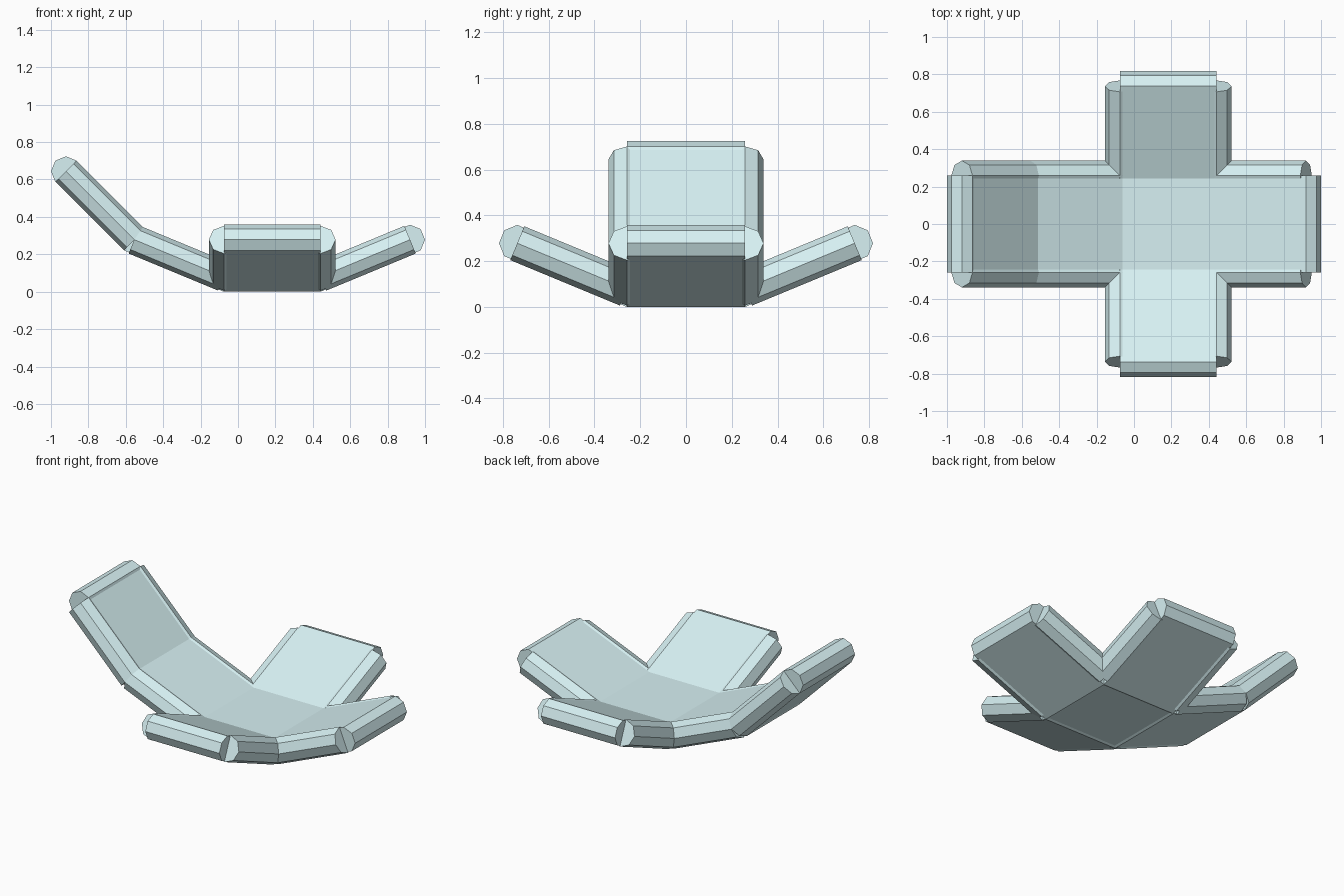
import bpy, bmesh
from math import sin, cos, pi, radians
from mathutils import Vector, Matrix

if "Cube" in bpy.data.objects:
    bpy.data.objects.remove(bpy.data.objects["Cube"])

R = 0.08                      # rim radius
S = 0.5176                    # panel side
T = R * cos(pi / 8)           # half thickness of a panel
H = S / 2
CENTRE = Vector((0.183, 0, R))

mat = bpy.data.materials.new("pale_cyan")
mat.diffuse_color = (0.68, 0.88, 0.90, 1)
mat.use_nodes = True
mat.node_tree.nodes["Principled BSDF"].inputs["Base Color"].default_value = mat.diffuse_color


def add_mesh(name, bm):
    bmesh.ops.recalc_face_normals(bm, faces=bm.faces)
    me = bpy.data.meshes.new(name)
    bm.to_mesh(me)
    bm.free()
    me.materials.append(mat)
    bpy.context.collection.objects.link(bpy.data.objects.new(name, me))


def prism(name, ring, offset):
    """Extrude a closed ring of points along an offset."""
    bm = bmesh.new()
    a = [bm.verts.new(p) for p in ring]
    b = [bm.verts.new(p + offset) for p in ring]
    n = len(a)
    bm.faces.new(a)
    bm.faces.new(b[::-1])
    for i in range(n):
        j = (i + 1) % n
        bm.faces.new((a[i], a[j], b[j], b[i]))
    add_mesh(name, bm)


def rim(name, a, b):
    """Eight-sided bar from a to b with a corner pointing up."""
    d = (b - a).normalized()
    side = Vector((0, 0, 1)).cross(d).normalized()
    up = d.cross(side)
    ring = [a + R * (cos(k * pi / 4) * side + sin(k * pi / 4) * up) for k in range(8)]
    prism(name, ring, b - a)


def panel(name, a, b, half):
    """Flat slab whose centre line runs from a to b."""
    d = (b - a).normalized()
    side = Vector((0, 0, 1)).cross(d).normalized()
    up = d.cross(side)
    ring = [a + side * half - up * T, a - side * half - up * T,
            a - side * half + up * T, a + side * half + up * T]
    prism(name, ring, b - a)


def arm(name, turn, tilts):
    """Chain of hinged panels leaving one edge of the base."""
    rot = Matrix.Rotation(radians(turn), 3, 'Z')
    w = rot @ Vector((0, H, 0))
    p = CENTRE + rot @ Vector((H, 0, 0))
    rim(name + "_base_hinge", p - w, p + w)
    for i, t in enumerate(tilts):
        t = radians(t)
        q = p + rot @ Vector((cos(t), 0, sin(t))) * S
        panel(f"{name}_panel_{i}", p, q, H)
        for s in (-1, 1):
            rim(f"{name}_side_rim_{i}_{s}", p + w * s, q + w * s)
        rim(f"{name}_end_rim_{i}", q - w, q + w)
        p = q


# base square
panel("base_panel", CENTRE - Vector((H, 0, 0)), CENTRE + Vector((H, 0, 0)), H)

# four folded arms, the left one two panels long
arm("right_arm", 0, [22.5])
arm("back_arm", 90, [22.5])
arm("left_arm", 180, [22.5, 45])
arm("front_arm", 270, [22.5])
